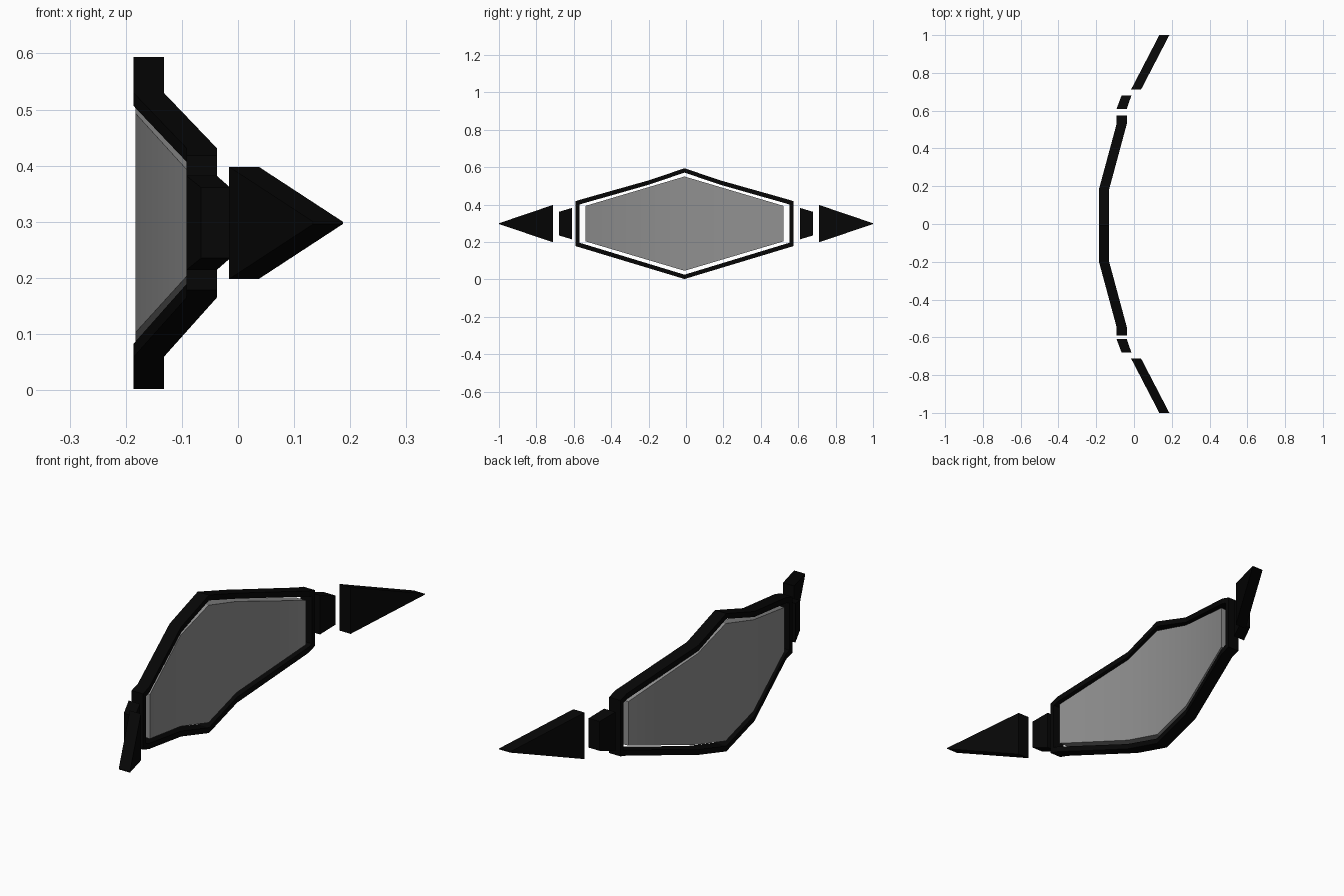
import bpy
import bmesh

cube = bpy.data.objects.get("Cube")
if cube:
    bpy.data.objects.remove(cube)

MID_Z = 0.298      # height of the horizontal mirror plane
SHIFT = -0.008     # small offset of the frame and panel along y
BEND = 0.19        # where the flat middle turns into the swept wings
WING_END = 0.54    # where the wings straighten out again
SLOPE = 0.27
DEPTH = 0.054


def material(name, rgb, roughness):
    mat = bpy.data.materials.new(name)
    mat.use_nodes = True
    mat.diffuse_color = (*rgb, 1)
    shader = mat.node_tree.nodes["Principled BSDF"]
    shader.inputs["Base Color"].default_value = (*rgb, 1)
    shader.inputs["Roughness"].default_value = roughness
    return mat


black = material("matte black", (0.0018, 0.0018, 0.0018), 0.6)
grey = material("smoked grey", (0.28, 0.28, 0.28), 0.5)


def bow(y):
    """Outer x position of the swept bow at distance y from the middle."""
    reach = min(max(abs(y), BEND), WING_END) - BEND
    return -0.186 + reach * SLOPE


def loft(name, sections, mat, closed=False):
    """Skin a row of four-cornered sections, capped or joined in a ring."""
    bm = bmesh.new()
    rings = [[bm.verts.new(p) for p in s] for s in sections]
    pairs = list(zip(rings, rings[1:]))
    if closed:
        pairs.append((rings[-1], rings[0]))
    else:
        bm.faces.new(rings[0])
        bm.faces.new(rings[-1])
    for a, b in pairs:
        for i in range(4):
            j = (i + 1) % 4
            bm.faces.new((a[i], a[j], b[j], b[i]))
    bmesh.ops.recalc_face_normals(bm, faces=bm.faces)
    mesh = bpy.data.meshes.new(name)
    bm.to_mesh(mesh)
    bm.free()
    mesh.materials.append(mat)
    obj = bpy.data.objects.new(name, mesh)
    bpy.context.collection.objects.link(obj)
    return obj


def block(y, x0, x1, half):
    """Upright rectangular section at y."""
    return [(x0, y, MID_Z - half), (x1, y, MID_Z - half),
            (x1, y, MID_Z + half), (x0, y, MID_Z + half)]


def edge(stations, peak, tip):
    """Half-heights falling from the peak at the middle to the tips."""
    end = stations[-1]
    return [(y, peak + (tip - peak) * abs(y) / end) for y in stations]


def rim_loop(end, peak, tip):
    """Closed pointed-hexagon loop; the top edge dips a little at the bends."""
    row = edge((-end, -WING_END, -BEND, 0, BEND, WING_END, end), peak, tip)
    top = [(y, h - (0.007 if abs(y) == BEND else 0)) for y, h in row]
    return top + [(y, -h) for y, h in reversed(row)]


# Thin rim around the panel
rim = []
for (yo, zo), (yi, zi) in zip(rim_loop(0.583, 0.296, 0.12),
                              rim_loop(0.562, 0.273, 0.102)):
    rim.append([(bow(y) + dx, y + SHIFT, MID_Z + z)
                for y, z, dx in ((yo, zo, 0), (yo, zo, DEPTH),
                                 (yi, zi, DEPTH), (yi, zi, 0))])
loft("rim", rim, black, closed=True)

# Floating panel, as deep as the rim around it
panel_edge = edge((-0.529, -BEND, 0, BEND, 0.529), 0.252, 0.095)
panel = loft("panel", [block(y + SHIFT, bow(y) + 0.003, bow(y) + DEPTH - 0.002, h)
                       for y, h in panel_edge], grey)
bpy.ops.object.select_all(action="DESELECT")
panel.select_set(True)
bpy.context.view_layer.objects.active = panel
bpy.ops.object.shade_smooth_by_angle()

# Small spacers and pointed ends on both sides
for side, label in ((-1, "front"), (1, "back")):
    loft(label + "_spacer", [block(side * 0.61, -0.092, -0.038, 0.084),
                             block(side * 0.68, -0.066, -0.014, 0.063)], black)
    loft(label + "_point", [block(side * 0.711, -0.016, 0.037, 0.1),
                            block(side * 1.0, 0.134, 0.187, 0.002)], black)
